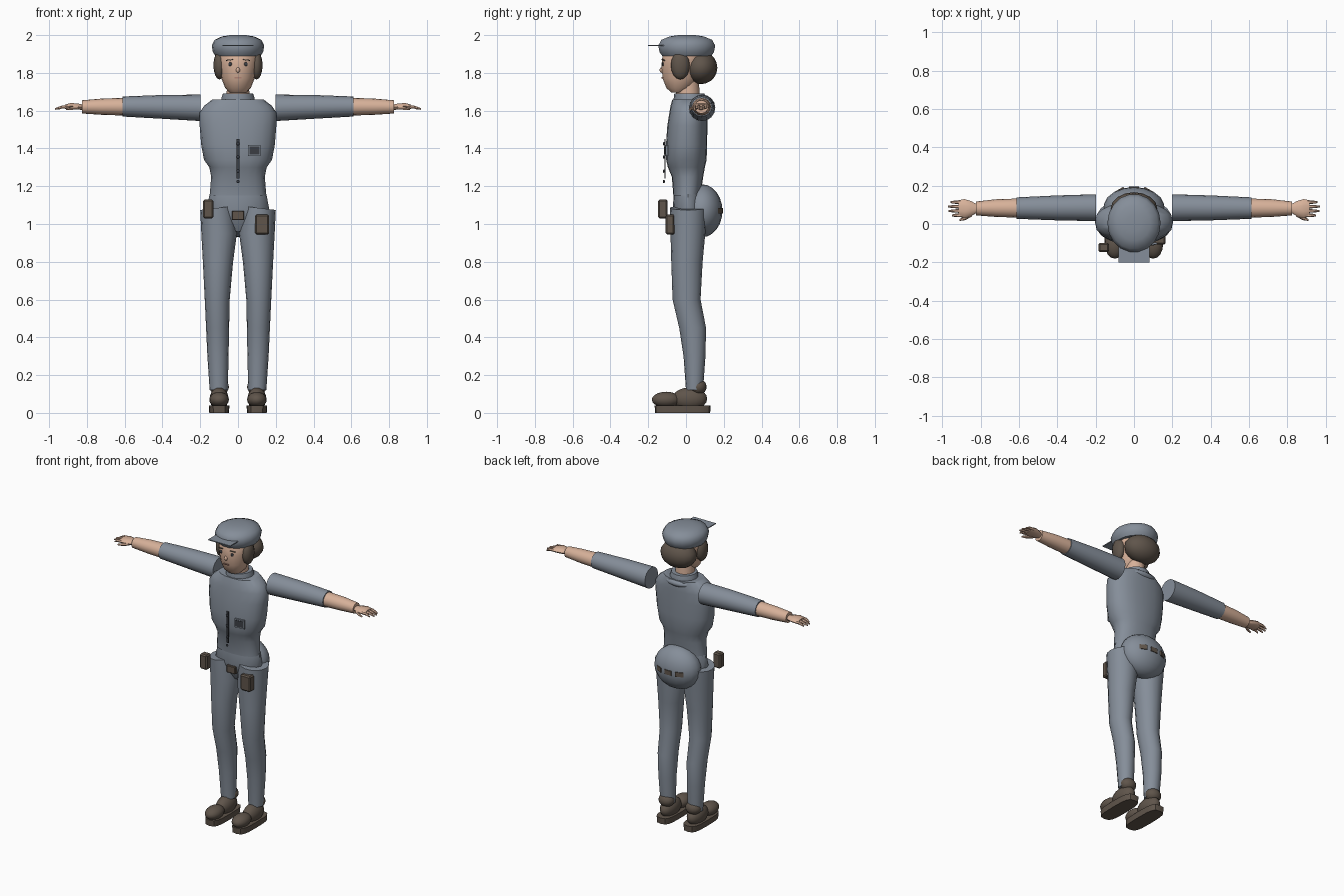
import bpy, bmesh, math
from mathutils import Vector, Matrix


def material(name, rgb):
    m = bpy.data.materials.new(name)
    m.diffuse_color = (*rgb, 1)
    return m


CLOTH = material("blue_grey_cloth", (0.235, 0.27, 0.32))
SKIN = material("skin", (0.68, 0.44, 0.32))
BROWN = material("dark_brown", (0.115, 0.09, 0.07))
DARK = material("dark_trim", (0.045, 0.05, 0.06))
LIPS = material("lips", (0.42, 0.22, 0.17))


def finish(name, bm, mat, angle=40):
    bmesh.ops.recalc_face_normals(bm, faces=bm.faces)
    mesh = bpy.data.meshes.new(name)
    bm.to_mesh(mesh)
    bm.free()
    mesh.materials.append(mat)
    ob = bpy.data.objects.new(name, mesh)
    bpy.context.collection.objects.link(ob)
    bpy.ops.object.select_all(action='DESELECT')
    ob.select_set(True)
    bpy.context.view_layer.objects.active = ob
    bpy.ops.object.shade_smooth_by_angle(angle=math.radians(angle))
    return ob


def loft(name, mat, rings, axis='Z', side=1, n=16, power=2.0, tilt=0.0):
    """Rings are (position, centre a, centre b, radius a, radius b)."""
    bm = bmesh.new()
    loops = []
    for i, (t, ca, cb, ra, rb) in enumerate(rings):
        loop = []
        for k in range(n):
            a = 2 * math.pi * k / n
            c, s = math.cos(a), math.sin(a)
            u = ra * math.copysign(abs(c) ** (2 / power), c)
            v = rb * math.copysign(abs(s) ** (2 / power), s)
            if axis == 'Z':
                # only the last ring is slanted
                dz = tilt * u if i == len(rings) - 1 else 0
                p = (side * (ca + u), cb + v, t + dz)
            else:
                p = (side * t, ca + u, cb + v)
            loop.append(bm.verts.new(p))
        loops.append(loop)
    for a, b in zip(loops, loops[1:]):
        for k in range(n):
            j = (k + 1) % n
            bm.faces.new((a[k], a[j], b[j], b[k]))
    bm.faces.new(loops[0])
    bm.faces.new(loops[-1])
    return finish(name, bm, mat)


def ball(name, mat, centre, radii, seg=16, rings=10):
    bm = bmesh.new()
    bmesh.ops.create_uvsphere(bm, u_segments=seg, v_segments=rings, radius=1)
    bmesh.ops.scale(bm, vec=radii, verts=bm.verts)
    bmesh.ops.translate(bm, vec=centre, verts=bm.verts)
    return finish(name, bm, mat, 60)


def box(name, mat, lo, hi, bevel=0.0, rot_y=0.0, rot_z=0.0):
    bm = bmesh.new()
    bmesh.ops.create_cube(bm, size=1)
    lo, hi = Vector(lo), Vector(hi)
    bmesh.ops.scale(bm, vec=hi - lo, verts=bm.verts)
    if bevel:
        bmesh.ops.bevel(bm, geom=bm.edges[:], offset=bevel, segments=1, affect='EDGES')
    bm.transform(Matrix.Translation((lo + hi) / 2) @ Matrix.Rotation(rot_z, 4, 'Z')
                 @ Matrix.Rotation(rot_y, 4, 'Y'))
    return finish(name, bm, mat, 30)


# Jacket body, collar and upper back flap
loft("jacket", CLOTH, [
    (1.15, 0, 0.005, 0.150, 0.072), (1.25, 0, 0.008, 0.142, 0.083),
    (1.30, 0, 0.002, 0.152, 0.098), (1.34, 0, 0.002, 0.180, 0.107),
    (1.42, 0, 0.003, 0.195, 0.109), (1.52, 0, 0.007, 0.203, 0.106),
    (1.59, 0, 0.012, 0.203, 0.100), (1.625, 0, 0.015, 0.180, 0.097),
    (1.66, 0, 0.018, 0.135, 0.090)], n=20, power=2.3)
loft("collar", CLOTH, [(1.63, 0, 0.02, 0.092, 0.085), (1.665, 0, 0.02, 0.088, 0.085),
                       (1.69, 0, 0.018, 0.080, 0.080)])
ball("collar_flap", CLOTH, (0, 0.06, 1.638), (0.105, 0.064, 0.03))

# Hips and seat
loft("hips", CLOTH, [(0.96, 0, 0.03, 0.07, 0.05), (1.03, 0, 0.02, 0.14, 0.08),
                     (1.08, 0, 0.01, 0.165, 0.08), (1.16, 0, 0.01, 0.150, 0.075)])
ball("seat", CLOTH, (0, 0.085, 1.07), (0.16, 0.108, 0.14), 18, 12)

# Belt pieces and pouches
box("belt_buckle", BROWN, (-0.033, -0.078, 1.02), (0.033, -0.05, 1.07), 0.004)
for i, x in enumerate((-0.075, 0.0, 0.075)):
    y = 0.085 + 0.108 * math.sqrt(1 - (x / 0.16) ** 2)
    box(f"back_belt_piece_{i}", BROWN, (x - 0.025, y - 0.006, 1.055), (x + 0.025, y + 0.002, 1.085),
        rot_z=-x * 7)
box("small_pouch", BROWN, (-0.185, -0.147, 1.03), (-0.13, -0.098, 1.13), 0.008)
box("large_pouch", BROWN, (0.09, -0.108, 0.945), (0.165, -0.06, 1.05), 0.008)

# Front fastening with buttons, and chest patch
box("front_fastening", DARK, (-0.007, -0.114, 1.24), (0.007, -0.108, 1.45))
for i, z in enumerate((1.225, 1.28, 1.355, 1.425)):
    ball(f"button_{i}", DARK, (0, -0.117, z), (0.009, 0.006, 0.009), 8, 6)
box("chest_patch", CLOTH, (0.053, -0.110, 1.36), (0.12, -0.100, 1.418), rot_z=0.12)
box("chest_patch_inset", DARK, (0.06, -0.113, 1.368), (0.113, -0.106, 1.410), rot_z=0.12)

# Limbs, built once for each side
for side, tag in ((1, "left"), (-1, "right")):
    loft(f"{tag}_trouser_leg", CLOTH, [
        (0.12, 0.102, 0.045, 0.048, 0.045), (0.30, 0.106, 0.045, 0.056, 0.058),
        (0.45, 0.108, 0.035, 0.061, 0.071), (0.60, 0.110, 0.003, 0.066, 0.074),
        (0.80, 0.106, 0.005, 0.080, 0.083), (0.95, 0.100, 0.010, 0.094, 0.092),
        (1.085, 0.110, 0.012, 0.090, 0.098)], side=side, tilt=-0.12)
    loft(f"{tag}_sleeve", CLOTH, [
        (0.198, 0.085, 1.615, 0.070, 0.070), (0.40, 0.084, 1.620, 0.065, 0.063),
        (0.612, 0.083, 1.622, 0.056, 0.053)], axis='X', side=side)
    loft(f"{tag}_forearm", SKIN, [
        (0.60, 0.083, 1.621, 0.050, 0.047), (0.72, 0.083, 1.621, 0.046, 0.043),
        (0.825, 0.081, 1.620, 0.036, 0.035)], axis='X', side=side)
    # Hand, fingers and thumb
    loft(f"{tag}_palm", SKIN, [
        (0.82, 0.081, 1.618, 0.022, 0.015), (0.85, 0.080, 1.622, 0.040, 0.017),
        (0.885, 0.080, 1.624, 0.050, 0.017), (0.915, 0.082, 1.621, 0.042, 0.012)],
        axis='X', side=side, n=10)
    for i, (y, tip) in enumerate(((0.045, 0.948), (0.068, 0.968), (0.091, 0.970), (0.114, 0.958))):
        loft(f"{tag}_finger_{i}", SKIN, [
            (0.895, y, 1.622, 0.010, 0.010), (0.93, y, 1.620, 0.009, 0.009),
            (tip, y, 1.609, 0.005, 0.005)], axis='X', side=side, n=6)
    loft(f"{tag}_thumb", SKIN, [
        (0.845, 0.052, 1.616, 0.012, 0.010), (0.88, 0.030, 1.612, 0.010, 0.009),
        (0.91, 0.021, 1.608, 0.005, 0.005)], axis='X', side=side, n=6)
    # Shoe
    x = side * 0.1
    loft(f"{tag}_sole", BROWN, [(0.0, 0.1, -0.018, 0.052, 0.146), (0.04, 0.1, -0.018, 0.055, 0.148)],
         side=side, power=3.5)
    ball(f"{tag}_shoe_toe", BROWN, (x, -0.105, 0.07), (0.052, 0.076, 0.042))
    ball(f"{tag}_shoe_body", BROWN, (x, 0.02, 0.075), (0.05, 0.092, 0.06))
    ball(f"{tag}_shoe_ankle", BROWN, (x, 0.063, 0.138), (0.052, 0.046, 0.043))
    # Side hair, eye and brow
    ball(f"{tag}_side_hair", BROWN, (side * 0.098, -0.03, 1.84), (0.032, 0.05, 0.075), 12, 8)
    ball(f"{tag}_eye", DARK, (side * 0.042, -0.122, 1.846), (0.010, 0.005, 0.011), 10, 6)
    box(f"{tag}_brow", BROWN, (side * 0.045 - 0.018, -0.124, 1.866),
        (side * 0.045 + 0.018, -0.117, 1.871), rot_y=side * 0.12, rot_z=side * 0.3)

# Neck, head and face
loft("neck", SKIN, [(1.65, 0, 0.012, 0.062, 0.062), (1.78, 0, 0.005, 0.056, 0.062)])
loft("head", SKIN, [
    (1.695, 0, -0.045, 0.042, 0.032), (1.72, 0, -0.035, 0.068, 0.070),
    (1.77, 0, -0.028, 0.088, 0.097), (1.84, 0, -0.020, 0.103, 0.112),
    (1.90, 0, -0.010, 0.108, 0.115), (1.94, 0, 0, 0.09, 0.10)], n=18)
ball("nose", SKIN, (0, -0.128, 1.815), (0.011, 0.012, 0.015), 10, 6)
box("mouth", LIPS, (-0.019, -0.129, 1.770), (0.019, -0.122, 1.777))

# Back hair
ball("back_hair", BROWN, (0, 0.078, 1.828), (0.122, 0.088, 0.088), 16, 10)

# Cap and flat brim
loft("cap", CLOTH, [
    (1.89, 0, 0.004, 0.120, 0.132), (1.91, 0, 0.004, 0.133, 0.146),
    (1.945, 0, 0.004, 0.139, 0.153), (1.975, 0, 0.004, 0.124, 0.136),
    (1.993, 0, 0.004, 0.085, 0.092), (2.0, 0, 0.004, 0.04, 0.045)], n=18)
box("cap_brim", CLOTH, (-0.082, -0.20, 1.942), (0.082, -0.09, 1.948))
